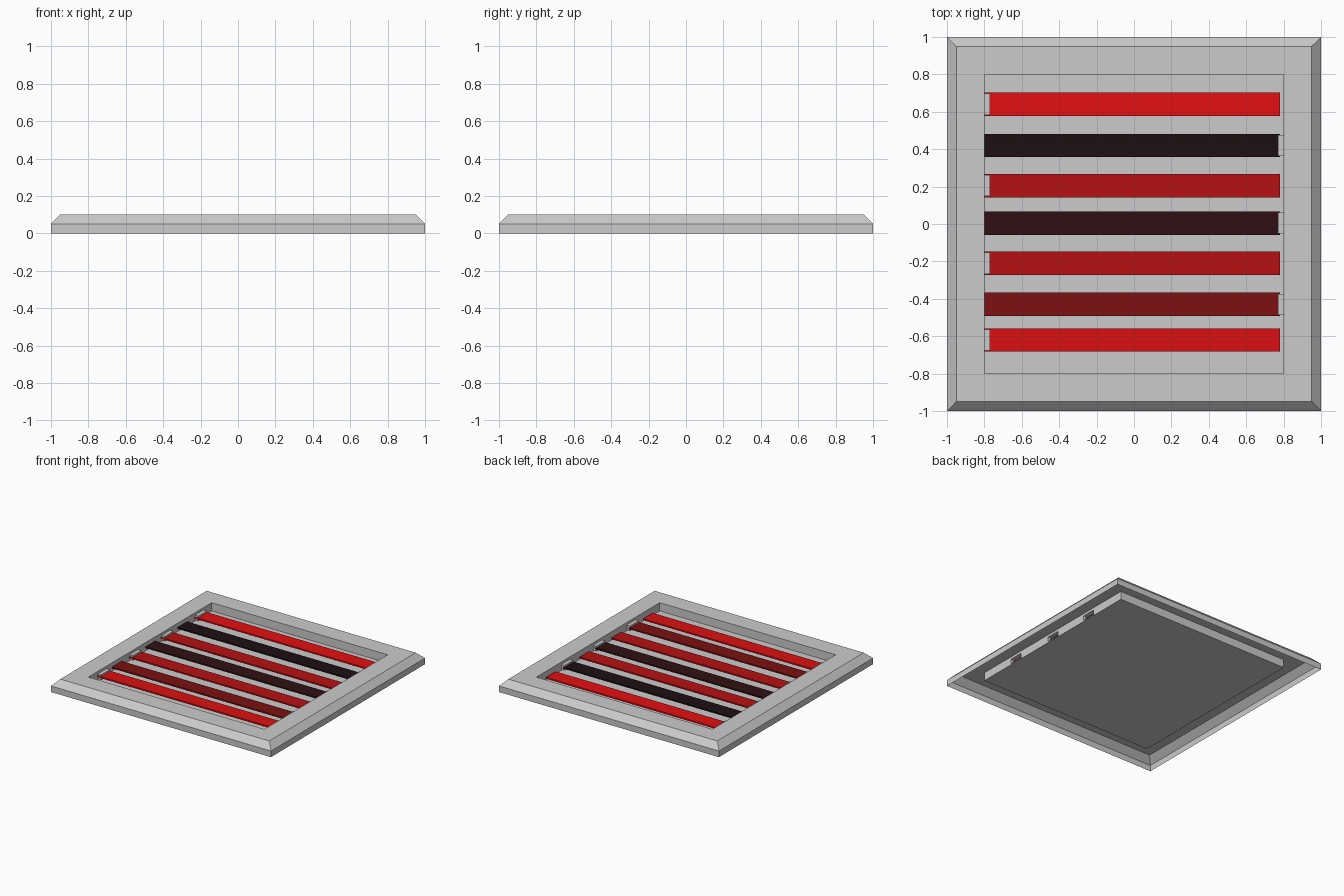
import bpy, bmesh
from mathutils import Vector

if "Cube" in bpy.data.objects:
    bpy.data.objects.remove(bpy.data.objects["Cube"])

HALF = 0.0625            # half width of a beam
LEFT_Y = [0.64, 0.205, -0.21, -0.62]    # beams with an emitter on the left wall
RIGHT_Y = [0.42, 0.005, -0.43]          # beams with an emitter on the right wall
Z_LOW, Z_HIGH = 0.04, 0.08              # emitter height range


def finish(bm, name, color=None):
    mesh = bpy.data.meshes.new(name)
    bm.to_mesh(mesh)
    bm.free()
    obj = bpy.data.objects.new(name, mesh)
    bpy.context.collection.objects.link(obj)
    if color:
        mat = bpy.data.materials.new(name + "_color")
        mat.diffuse_color = (*color, 1)
        mat.use_nodes = True
        mat.node_tree.nodes["Principled BSDF"].inputs["Base Color"].default_value = mat.diffuse_color
        mesh.materials.append(mat)
    return obj


def wall_faces(bm, side):
    return [f for f in bm.faces if all(abs(v.co.x - side * 0.8) < 1e-4 for v in f.verts)]


def cut_wall(bm, side, co, no):
    faces = wall_faces(bm, side)
    geom = list({e for f in faces for e in f.edges} | {v for f in faces for v in f.verts})
    bmesh.ops.bisect_plane(bm, geom=geom + faces, plane_co=co, plane_no=no, dist=1e-5)


# Tray: square rings from the outer foot up over the bevel and down into the recess
bm = bmesh.new()
rings = []
for r, z in [(1, 0), (1, 0.05), (0.95, 0.1), (0.8, 0.1), (0.8, 0.032)]:
    rings.append([bm.verts.new((sx * r, sy * r, z))
                  for sx, sy in [(-1, -1), (1, -1), (1, 1), (-1, 1)]])
for a, b in zip(rings, rings[1:]):
    for i in range(4):
        j = (i + 1) % 4
        bm.faces.new((a[i], a[j], b[j], b[i]))
bm.faces.new(rings[-1])
bm.normal_update()

# Emitters: wall patches pushed into the recess, hollow from outside
for side, centres in [(-1, LEFT_Y), (1, RIGHT_Y)]:
    h = HALF - 0.006
    for z in (Z_LOW, Z_HIGH):
        cut_wall(bm, side, (0, 0, z), (0, 0, 1))
    for y in centres:
        for edge in (y - h, y + h):
            cut_wall(bm, side, (0, edge, 0), (0, 1, 0))
    cells = []
    for f in wall_faces(bm, side):
        c = f.calc_center_median()
        if Z_LOW < c.z < Z_HIGH and any(abs(c.y - y) < 0.01 for y in centres):
            cells.append(f)
    new = bmesh.ops.extrude_discrete_faces(bm, faces=cells)["faces"]
    verts = list({v for f in new for v in f.verts})
    bmesh.ops.translate(bm, verts=verts, vec=Vector((-side * 0.03, 0, 0)))
bmesh.ops.remove_doubles(bm, verts=bm.verts, dist=1e-5)
finish(bm, "tray")

# Beams: thin flat bars across the recess, each in its own shade of red
shades = [(0.64, 0.78), (0.42, 0.012), (0.205, 0.47), (0.005, 0.03),
          (-0.21, 0.47), (-0.43, 0.20), (-0.62, 0.70)]
for n, (y, red) in enumerate(shades):
    bm = bmesh.new()
    bmesh.ops.create_cube(bm, size=1)
    for v in bm.verts:
        v.co = Vector((-0.01 + v.co.x * 1.58, y + v.co.y * 2 * HALF, 0.06 + v.co.z * 0.012))
    finish(bm, f"beam_{n + 1}", (red, 0.005, 0.006))
